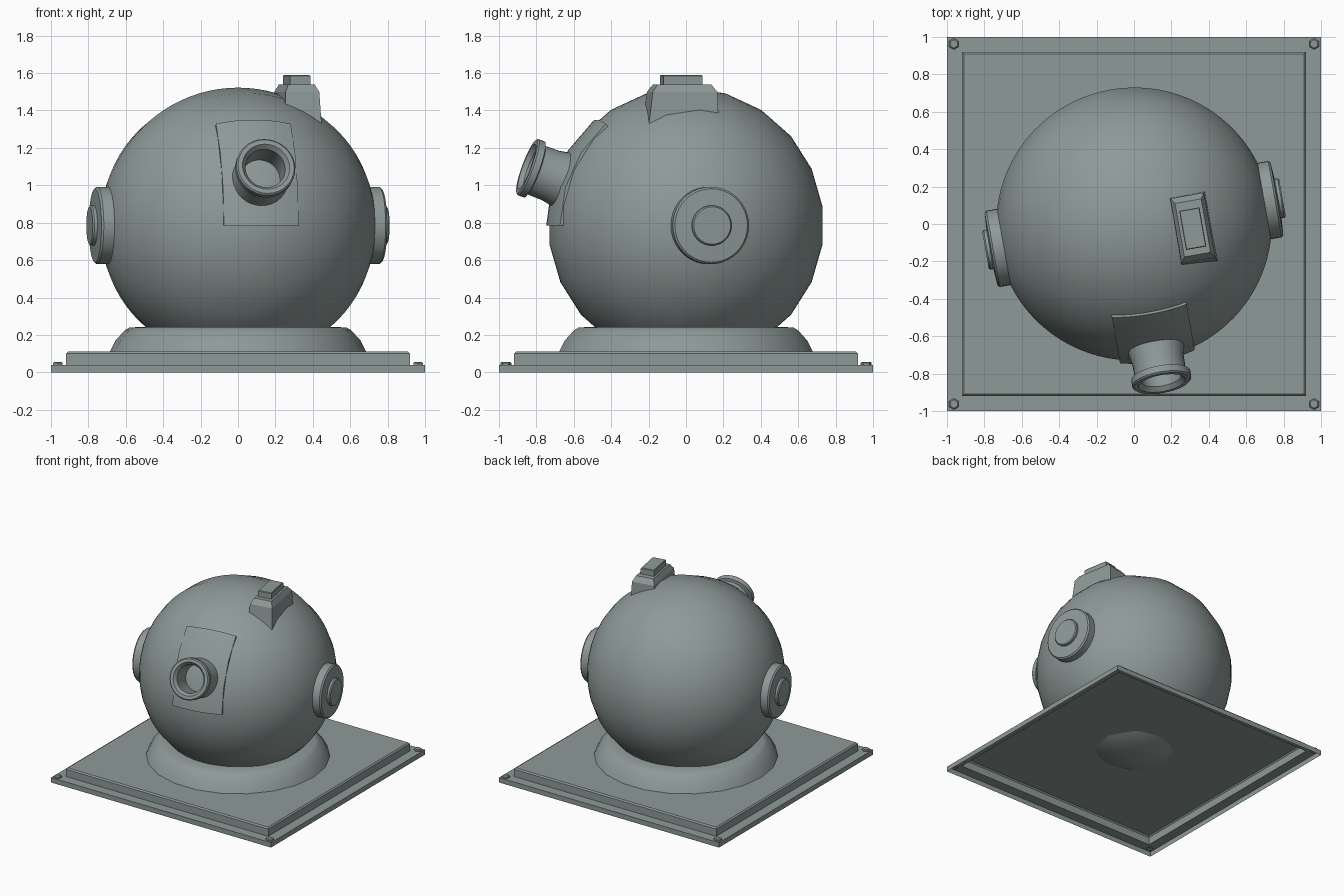
import bpy, bmesh, math
from mathutils import Vector, Matrix

if "Cube" in bpy.data.objects:
    bpy.data.objects.remove(bpy.data.objects["Cube"])

CENTRE = Vector((0, 0, 0.785))   # middle of the round shell
R = 0.737                        # shell radius
SEG = 22                         # facets around the shell
STEP = 2 * math.pi / SEG
HEAD = Matrix.Translation(CENTRE) @ Matrix.Rotation(math.radians(10), 4, 'Z')

mat = bpy.data.materials.new("grey_green_metal")
mat.diffuse_color = (0.27, 0.325, 0.315, 1)
mat.use_nodes = True
mat.node_tree.nodes["Principled BSDF"].inputs["Base Color"].default_value = mat.diffuse_color


def finish(name, bm, matrix=Matrix(), smooth=30):
    bmesh.ops.transform(bm, matrix=matrix, verts=bm.verts)
    me = bpy.data.meshes.new(name)
    bm.to_mesh(me)
    bm.free()
    me.materials.append(mat)
    ob = bpy.data.objects.new(name, me)
    bpy.context.collection.objects.link(ob)
    if smooth:
        bpy.ops.object.select_all(action='DESELECT')
        ob.select_set(True)
        bpy.context.view_layer.objects.active = ob
        bpy.ops.object.shade_smooth_by_angle(angle=math.radians(smooth))
    return ob


def loft(bm, rings, cap_start=False, cap_end=False):
    """Bridge a list of equal closed rings of points."""
    vs = [[bm.verts.new(p) for p in ring] for ring in rings]
    n = len(vs[0])
    for a, b in zip(vs, vs[1:]):
        for i in range(n):
            j = (i + 1) % n
            bm.faces.new((a[i], a[j], b[j], b[i]))
    if cap_start:
        bm.faces.new(vs[0][::-1])
    if cap_end:
        bm.faces.new(vs[-1])


def lathe(name, profile, n, matrix=Matrix(), cap_start=False, cap_end=False, smooth=30):
    """Spin (radius, height) points around z."""
    bm = bmesh.new()
    loft(bm, [[(r * math.cos(2 * math.pi * i / n), r * math.sin(2 * math.pi * i / n), z)
               for i in range(n)] for r, z in profile], cap_start, cap_end)
    return finish(name, bm, matrix, smooth)


def rect(x0, x1, y0, y1, z):
    return [(x0, y0, z), (x1, y0, z), (x1, y1, z), (x0, y1, z)]


def block(name, levels, matrix=Matrix(), cap_start=True):
    bm = bmesh.new()
    loft(bm, [rect(*lv) for lv in levels], cap_start, True)
    return finish(name, bm, matrix, 0)


# Stepped base plate, open underneath
block("base_plate", [(-s, s, -s, s, z) for s, z in
                     ((1, 0), (1, 0.04), (0.92, 0.04), (0.92, 0.1), (0.91, 0.11))],
      cap_start=False)

# Hexagonal corner bolts
for sx in (-1, 1):
    for sy in (-1, 1):
        lathe("corner_bolt", [(0.03, 0.035), (0.03, 0.05), (0.022, 0.056)], 6,
              Matrix.Translation((sx * 0.963, sy * 0.963, 0)) @ Matrix.Rotation(math.pi / 6, 4, 'Z'),
              cap_end=True, smooth=0)

# Sloped collar under the shell
lathe("collar", [(0.685, 0.11), (0.655, 0.17), (0.605, 0.225), (0.58, 0.24), (0.49, 0.243)],
      SEG, smooth=40)

# Round shell, its poles pointing sideways
bm = bmesh.new()
bmesh.ops.create_uvsphere(bm, u_segments=SEG, v_segments=44, radius=R)
finish("round_shell", bm, HEAD @ Matrix.Rotation(math.pi / 2, 4, 'Y')
       @ Matrix.Rotation(math.pi / 2, 4, 'Z'))

# Side caps with a small raised button
for side in (-1, 1):
    lathe("side_cap", [(0.207, 0.66), (0.207, 0.765), (0.197, 0.776), (0.107, 0.782),
                       (0.107, 0.798), (0.1, 0.806)], 40,
          HEAD @ Matrix.Rotation(side * math.pi / 2, 4, 'Y'), cap_end=True)

# Curved front panel following the shell
bm = bmesh.new()
cols, rows, half = 8, 3, 0.203


def panel_point(r, i, j):
    x = -half + 2 * half * i / cols
    ring = math.sqrt(r * r - x * x)
    return (x, -ring * math.cos(j * STEP), ring * math.sin(j * STEP))


border = ([(i, 0) for i in range(cols)] + [(cols, j) for j in range(rows)]
          + [(i, rows) for i in range(cols, 0, -1)] + [(0, j) for j in range(rows, 0, -1)])
loft(bm, [[panel_point(r, i, j) for i, j in border] for r in (0.70, 0.748)])
grid = [[bm.verts.new(panel_point(0.748, i, j)) for i in range(cols + 1)] for j in range(rows + 1)]
for j in range(rows):
    for i in range(cols):
        bm.faces.new((grid[j][i], grid[j][i + 1], grid[j + 1][i + 1], grid[j + 1][i]))
bmesh.ops.remove_doubles(bm, verts=bm.verts, dist=1e-5)
finish("front_panel", bm, HEAD)

# Hollow pipe pointing outward and 20 degrees up
lathe("front_pipe", [(0.158, 0.62), (0.152, 0.72), (0.14, 0.78), (0.138, 0.868), (0.16, 0.876),
                     (0.16, 0.912), (0.152, 0.92), (0.128, 0.92), (0.108, 0.895), (0.105, 0.69)], 32,
      HEAD @ Matrix.Rotation(math.radians(70), 4, 'X'), cap_end=True)

# Tapered top box and its raised button, heights measured from the shell middle
block("top_box", [(0.205, 0.407, -0.275, 0.108, 0.52), (0.215, 0.397, -0.25, 0.1, 0.715),
                  (0.235, 0.377, -0.22, 0.07, 0.755)], HEAD)
block("top_button", [(0.25, 0.36, -0.185, 0.027, 0.74), (0.25, 0.36, -0.185, 0.027, 0.8),
                     (0.254, 0.356, -0.181, 0.023, 0.805)], HEAD)
